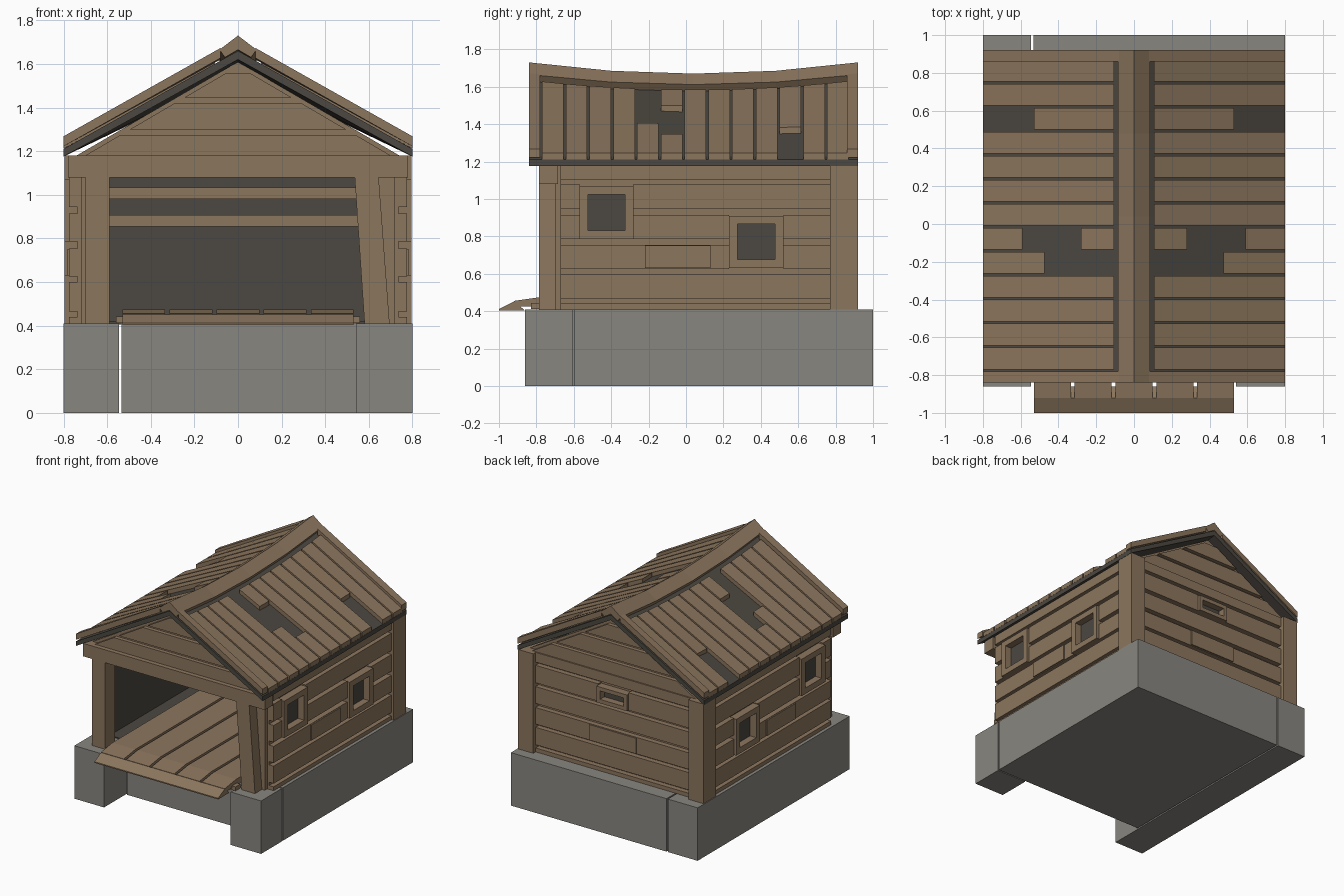
import bpy, bmesh

cube = bpy.data.objects.get("Cube")
if cube:
    bpy.data.objects.remove(cube, do_unlink=True)


def material(name, rgb):
    m = bpy.data.materials.new(name)
    m.use_nodes = True
    m.diffuse_color = (*rgb, 1)
    m.node_tree.nodes["Principled BSDF"].inputs["Base Color"].default_value = (*rgb, 1)
    return m


WOOD = material("weathered wood", (0.26, 0.18, 0.11))
DARK = material("dark wood", (0.072, 0.064, 0.053))
STONE = material("grey stone", (0.25, 0.24, 0.215))


def sag(x, y):
    """How far the roof dips at a point; nothing at the eaves and ends."""
    return 0.06 * (1 - ((y - 0.04) / 0.88) ** 2) * max(0, 1 - abs(x) / 0.8)


class Part:
    """Collects solids, then becomes one flat-shaded object."""

    def __init__(self, name, mat):
        self.name, self.mat, self.bm = name, mat, bmesh.new()

    def sweep(self, profile, stations, along_x=False, sagging=False):
        rings = []
        for t in stations:
            ring = []
            for a, z in profile:
                co = (t, a, z) if along_x else (a, t, z)
                drop = sag(co[0], co[1]) if sagging else 0
                ring.append(self.bm.verts.new((co[0], co[1], z - drop)))
            rings.append(ring)
        n = len(profile)
        for r, q in zip(rings, rings[1:]):
            for i in range(n):
                j = (i + 1) % n
                self.bm.faces.new((r[i], r[j], q[j], q[i]))
        self.bm.faces.new(rings[0])
        self.bm.faces.new(rings[-1])
        return self

    def box(self, x0, x1, y0, y1, z0, z1):
        return self.sweep([(x0, z0), (x1, z0), (x1, z1), (x0, z1)], (y0, y1))

    def done(self):
        bmesh.ops.recalc_face_normals(self.bm, faces=self.bm.faces)
        mesh = bpy.data.meshes.new(self.name)
        self.bm.to_mesh(mesh)
        self.bm.free()
        mesh.materials.append(self.mat)
        bpy.context.collection.objects.link(bpy.data.objects.new(self.name, mesh))


# Stone foundation: long left slab, main slab, front corner block
Part("foundation_long_block", STONE).box(-0.8, -0.545, -0.86, 1, 0, 0.41).done()
Part("foundation_main_block", STONE).box(-0.533, 0.8, -0.595, 1, 0, 0.41).done()
Part("foundation_corner_block", STONE).box(0.54, 0.8, -0.86, -0.604, 0, 0.41).done()

# Floor boards with a sloping front, a joist and a tilted step board
floor = Part("floor_boards", WOOD)
for i in range(5):
    x = -0.53 + i * 0.216
    floor.sweep([(-0.92, 0.425), (0.78, 0.445), (0.78, 0.475), (-0.78, 0.475), (-0.92, 0.455)],
                (x, x + 0.196), along_x=True)
floor.done()
Part("floor_joist", WOOD).box(-0.56, 0.56, -0.83, -0.77, 0.412, 0.443).done()
Part("subfloor", DARK).box(-0.7, 0.7, -0.59, 0.8, 0.405, 0.418).done()
Part("step_board", WOOD).sweep([(-1, 0.403), (-0.86, 0.403), (-0.92, 0.452), (-1, 0.412)],
                               (-0.53, 0.53), along_x=True).done()

# Plank walls: rows of boards cut around framed windows
ROWS = [(0.41, 0.44), (0.465, 0.6), (0.625, 0.753), (0.785, 0.915), (0.945, 1.08), (1.105, 1.18)]


def wall(name, place, u0, u1, base, windows, patch):
    """place maps (u, depth) ranges to x and y ranges; windows are u, z ranges and a rim."""
    back = Part(name + "_backing", WOOD)
    back.box(*place(u0, u1, base - 0.035, base), 0.41, 1.18).done()
    planks = Part(name + "_planks", WOOD)
    for z0, z1 in ROWS:
        start = u0
        for a, b, lo, hi, rim in sorted(windows):
            if lo < z1 and hi > z0:
                planks.box(*place(start, a, base, base + 0.04), z0, z1)
                start = b
        planks.box(*place(start, u1, base, base + 0.04), z0, z1)
    planks.box(*place(*patch, base, base + 0.05), 0.63, 0.75)
    planks.done()
    frames = Part(name + "_window_frames", WOOD)
    panes = Part(name + "_window_openings", DARK)
    for a, b, lo, hi, rim in windows:
        for p, q in ((a, a + rim), (b - rim, b)):
            frames.box(*place(p, q, base, base + 0.06), lo, hi)
        for p, q in ((lo, lo + rim), (hi - rim, hi)):
            frames.box(*place(a + rim, b - rim, base, base + 0.06), p, q)
        panes.box(*place(a + rim, b - rim, base, base + 0.006), lo + rim, hi - rim)
    frames.done()
    panes.done()
    Part(name + "_lining", DARK).box(*place(u0, u1, base - 0.05, base - 0.035), 0.41, 1.18).done()


side_windows = [(-0.57, -0.28, 0.785, 1.07, 0.045), (0.23, 0.52, 0.63, 0.91, 0.045)]
for side, s in (("left", 1), ("right", -1)):
    wall(side + "_wall", lambda u0, u1, d0, d1: (s * d0, s * d1, u0, u1),
         -0.67, 0.77, 0.735, side_windows, (-0.22, 0.13))
wall("back_wall", lambda u0, u1, d0, d1: (u0, u1, d0, d1),
     -0.68, 0.68, 0.85, [(-0.13, 0.13, 0.945, 1.07, 0.03)], (-0.2, 0.2))

# Posts and front beam
for side, s in (("left", 1), ("right", -1)):
    Part(side + "_back_post", WOOD).box(s * 0.665, s * 0.795, 0.77, 0.92, 0.41, 1.18).done()
    Part(side + "_door_jamb", WOOD).box(s * 0.59, s * 0.72, -0.7, -0.665, 0.41, 1.18).done()
Part("right_front_post", WOOD).box(-0.7, -0.59, -0.785, -0.7, 0.41, 1.08).done()
Part("left_leaning_post", WOOD).sweep([(0.58, 0.41), (0.695, 0.41), (0.645, 1.08), (0.535, 1.08)],
                                      (-0.785, -0.7)).done()
Part("front_beam", WOOD).box(-0.78, 0.78, -0.785, -0.685, 1.08, 1.18).done()

# Rails across the inside of the back wall
rails = Part("inner_rails", WOOD)
for z in (0.855, 0.98):
    rails.box(-0.68, 0.68, 0.77, 0.8, z, z + 0.053)
rails.done()

# Gables: a triangular panel with raised bands, front and back
for name, y, d in (("front", -0.72, -1), ("back", 0.85, 1)):
    gable = Part(name + "_gable", WOOD)
    gable.sweep([(-0.74, 1.18), (0.74, 1.18), (0, 1.61)], (y - d * 0.04, y))
    for z0, z1 in ((1.18, 1.275), (1.3, 1.42), (1.445, 1.555)):
        w0, w1 = (0.7 * (1.59 - z) / 0.41 for z in (z0, z1))
        gable.sweep([(-w0, z0), (w0, z0), (w1, z1), (-w1, z1)], (y, y + d * 0.03))
    gable.done()

# Roof: dark underlay, planks with gaps and breaks, rake boards, ridge cap
STATIONS = [-0.84 + 0.44 * i for i in range(5)]
Part("roof_underlay", DARK).sweep(
    [(0, 1.66), (0.8, 1.21), (0.8, 1.175), (0, 1.62), (-0.8, 1.175), (-0.8, 1.21)],
    STATIONS, sagging=True).done()


def strip(x0, x1, low, high):
    """Sloped board section lying on the roof between two distances from the ridge."""
    top = [1.66 - 0.5625 * abs(x) for x in (x0, x1)]
    return [(x0, top[0] + low), (x1, top[1] + low), (x1, top[1] + high), (x0, top[0] + high)]


BROKEN = {2: [(0.105, 0.53)], 7: [(0.105, 0.28), (0.59, 0.8)], 8: [(0.475, 0.8)]}
for side, s in (("left", 1), ("right", -1)):
    planks = Part(side + "_roof_planks", WOOD)
    for i in range(13):
        y = 0.812 - 0.127 * i
        for x0, x1 in BROKEN.get(i, [(0.105, 0.8)]):
            planks.sweep(strip(s * x0, s * x1, 0.001, 0.035), (y - 0.057, y + 0.057), sagging=True)
    planks.done()
    rakes = Part(side + "_rake_boards", WOOD)
    for y0, y1 in ((-0.84, -0.78), (0.86, 0.92)):
        rakes.sweep(strip(s * 0.08, s * 0.8, 0.012, 0.058), (y0, y1), sagging=True)
    rakes.done()
Part("ridge_cap", WOOD).sweep(
    [(0, 1.73), (0.085, 1.665), (0.06, 1.63), (0, 1.665), (-0.06, 1.63), (-0.085, 1.665)],
    STATIONS, sagging=True).done()
